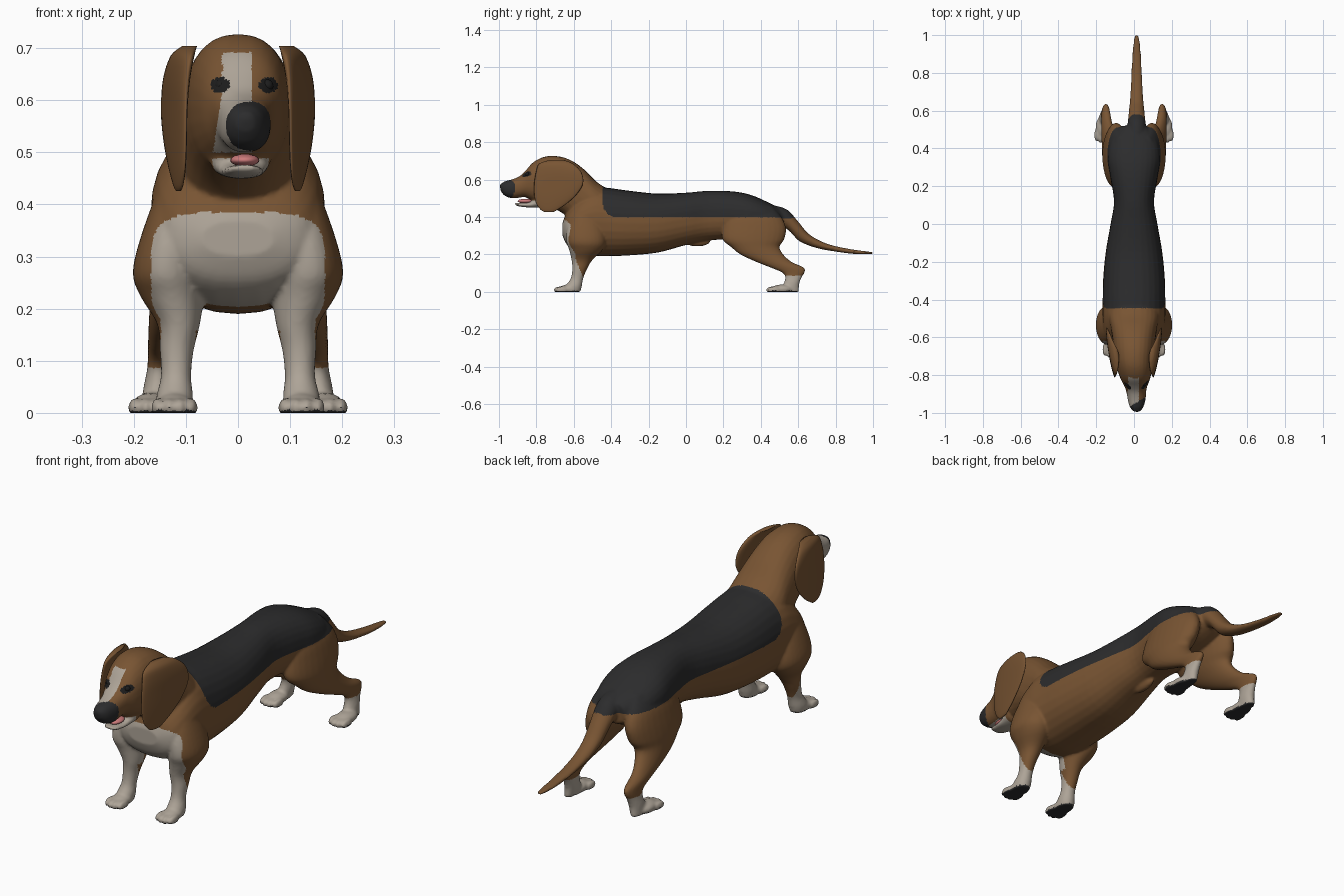
import bpy, bmesh, math
from mathutils import Matrix, Vector

cube = bpy.data.objects.get("Cube")
if cube:
    bpy.data.objects.remove(cube, do_unlink=True)


def material(name, r, g, b):
    mat = bpy.data.materials.new(name)
    mat.use_nodes = True
    mat.diffuse_color = (r, g, b, 1)
    mat.node_tree.nodes["Principled BSDF"].inputs["Base Color"].default_value = (r, g, b, 1)
    return mat


brown = material("brown_fur", 0.19, 0.09, 0.033)
black = material("black_fur", 0.025, 0.025, 0.026)
white = material("cream_fur", 0.42, 0.37, 0.31)
pink = material("tongue_pink", 0.62, 0.2, 0.2)
dark = material("eye_black", 0.012, 0.012, 0.012)
COAT = (brown, black, white, dark)
BROWN, BLACK, WHITE, DARK = range(4)


def smooth_sections(rows, steps=4):
    """Catmull-Rom interpolation between the given cross-sections."""
    out = []
    for i in range(len(rows) - 1):
        quad = [rows[max(i - 1, 0)], rows[i], rows[i + 1], rows[min(i + 2, len(rows) - 1)]]
        for s in range(steps):
            t = s / steps
            out.append([b + (c - a) * t / 2 + (2 * a - 5 * b + 4 * c - d) * t * t / 2
                        + (3 * b - a - 3 * c + d) * t ** 3 / 2 for a, b, c, d in zip(*quad)])
    return out + [list(rows[-1])]


def loft(bm, rows, axis, bend=None, side=1, power=2.3, count=28):
    """Closed tube. axis y: rows of y, bottom, top, half width.
    axis z: rows of z, front, back, inner x, outer x."""
    rings = []
    for row in smooth_sections(rows):
        pos, lo, hi = row[:3]
        x0, x1 = (-row[3], row[3]) if len(row) == 4 else row[3:]
        ring = []
        for k in range(count):
            ang = math.tau * k / count
            c, s = [math.copysign(abs(v) ** (2 / power), v) for v in (math.cos(ang), math.sin(ang))]
            x = (x0 + x1) / 2 + (x1 - x0) / 2 * c
            other = (lo + hi) / 2 + (hi - lo) / 2 * s
            y, z = (pos, other) if axis == "y" else (other, pos)
            if bend:
                x += bend(y)
            ring.append(bm.verts.new((x * side, y, z)))
        rings.append(ring)
    for a, b in zip(rings, rings[1:]):
        for k in range(count):
            n = (k + 1) % count
            bm.faces.new((a[k], a[n], b[n], b[k]))
    bm.faces.new(rings[0])
    bm.faces.new(rings[-1])


def ball(bm, centre, size):
    mat = Matrix.Translation(centre) @ Matrix.Diagonal((*size, 1))
    bmesh.ops.create_uvsphere(bm, u_segments=20, v_segments=12, radius=1, matrix=mat)


def finish(bm, name, mats):
    bmesh.ops.recalc_face_normals(bm, faces=bm.faces)
    mesh = bpy.data.meshes.new(name)
    bm.to_mesh(mesh)
    bm.free()
    obj = bpy.data.objects.new(name, mesh)
    bpy.context.collection.objects.link(obj)
    for m in mats:
        mesh.materials.append(m)
    mesh.shade_smooth()
    return obj


def muzzle_shift(y):
    return 0.014 * min(max((-0.72 - y) / 0.2, 0), 1)


bm = bmesh.new()

# Trunk from breast to rump
loft(bm, [(-.66, .3, .37, .07), (-.635, .25, .43, .132), (-.58, .213, .5, .162),
          (-.5, .193, .555, .168), (-.42, .19, .556, .166), (-.3, .195, .54, .164),
          (-.15, .21, .525, .15), (0, .25, .53, .124), (.12, .275, .54, .106),
          (.25, .28, .537, .126), (.35, .29, .517, .14), (.45, .31, .473, .122),
          (.52, .34, .435, .065)], "y")

# Neck, skull and muzzle
loft(bm, [(-.992, .542, .574, .018), (-.97, .514, .59, .035), (-.93, .5, .601, .047),
          (-.89, .503, .618, .052), (-.86, .506, .645, .06), (-.82, .485, .69, .078),
          (-.77, .462, .718, .092), (-.72, .45, .727, .1), (-.66, .42, .72, .108),
          (-.6, .37, .695, .115), (-.54, .33, .65, .125), (-.48, .3, .59, .137),
          (-.42, .3, .55, .13)], "y", muzzle_shift)
ball(bm, (.016, -.982, .564), (.022, .014, .018))

# Lower jaw
loft(bm, [(-.914, .465, .476, .02), (-.89, .456, .476, .034), (-.83, .45, .482, .044),
          (-.77, .45, .53, .06)], "y", muzzle_shift)

# Tail
loft(bm, [(.46, .36, .465, .055), (.54, .335, .44, .047), (.6, .275, .375, .041),
          (.65, .25, .315, .036), (.71, .231, .276, .032), (.78, .218, .249, .029),
          (.88, .204, .228, .024), (.96, .201, .217, .018), (1, .202, .212, .01)],
     "y", lambda y: 0.014, power=2)

# Belly fold
ball(bm, (0, .06, .268), (.02, .07, .025))

for side in (-1, 1):
    # Front leg with shoulder
    loft(bm, [(.44, -.6, -.48, .07, .15), (.34, -.635, -.44, .07, .186),
              (.27, -.64, -.43, .07, .202), (.225, -.625, -.445, .066, .188),
              (.17, -.612, -.5, .073, .155), (.12, -.608, -.53, .085, .15),
              (.07, -.617, -.55, .09, .148), (.03, -.645, -.557, .086, .157),
              (0, -.65, -.565, .09, .155)], "z", side=side, power=2.05)
    # Hind leg with thigh
    loft(bm, [(.46, .28, .46, .03, .105), (.4, .22, .51, .03, .14),
              (.34, .195, .535, .03, .156), (.28, .195, .525, .04, .166),
              (.24, .24, .5, .058, .168), (.2, .29, .52, .083, .17),
              (.16, .375, .565, .107, .172), (.13, .45, .63, .122, .173),
              (.105, .51, .635, .127, .173), (.08, .53, .62, .13, .175),
              (.04, .52, .605, .13, .183), (0, .49, .605, .137, .185)],
         "z", side=side, power=2.05)
    # Paws with four toes each
    for px, py in ((.122, -.658), (.166, .478)):
        ball(bm, (side * px, py + .035, .014), (.038, .06, .025))
        for k in range(4):
            off = k - 1.5
            ball(bm, (side * (px + off * .021), py - .018 + .005 * off * off, .01),
                 (.013, .034, .019))

# Merge the parts into one skin
dog = finish(bm, "dog_body", COAT)
skin = dog.modifiers.new("skin", "REMESH")
skin.mode = "VOXEL"
skin.voxel_size = 0.006
relax = dog.modifiers.new("relax", "SMOOTH")
relax.factor = 0.5
relax.iterations = 5
graph = bpy.context.evaluated_depsgraph_get()
merged = bpy.data.meshes.new_from_object(dog.evaluated_get(graph))
dog.modifiers.clear()
dog.data = merged
merged.materials.clear()
for m in COAT:
    merged.materials.append(m)
for v in merged.vertices:
    v.co.z = max(v.co.z, 0)


def coat(p, n):
    """Coat colour from position and facing direction."""
    x, y, z = p
    # Soles, paws and front of the forelegs
    if z < 0.006 or (z < 0.014 and n.z < -0.6):
        return BLACK
    if z < 0.085 and y > 0.3 or z < 0.07:
        return WHITE
    if z < 0.23 and y < -0.6 + 0.4 * (0.2 - z) and abs(x) < 0.16:
        return WHITE
    # Breast patch
    if y < -0.55 and (x / 0.167) ** 4 + ((z - 0.27) / 0.115) ** 4 < 1:
        return WHITE
    # Eyelids, nose, blaze and chin
    if y < -0.79:
        if ((abs(x - 0.012) - 0.046) / 0.018) ** 2 + ((z - 0.629) / 0.015) ** 2 < 1:
            return DARK
        if z > 0.493 and y < -0.953 + 0.6 * x:
            return BLACK
        if z < 0.487:
            return WHITE
        if -0.03 - max(0.62 - z, 0) * 0.15 < x < 0.026 and 0.5 < z < 0.692:
            return WHITE
    # Saddle
    if -0.445 < y < 0.58 and z > 0.398 - max(y - 0.5, 0) * 0.4:
        fy, fz = max(-0.36 - y, 0) / 0.085, max(0.475 - z, 0) / 0.08
        if fy * fy + fz * fz < 1:
            return BLACK
    return BROWN


for poly in merged.polygons:
    poly.material_index = coat(Vector(poly.center), poly.normal)
merged.shade_smooth()

# Ears and eyes
for side, label in ((1, "left"), (-1, "right")):
    bm = bmesh.new()
    loft(bm, [(.704, -.73, -.65, .06, .085), (.685, -.785, -.605, .07, .104),
              (.64, -.802, -.56, .08, .112), (.58, -.812, -.55, .088, .113),
              (.52, -.812, -.585, .09, .113), (.47, -.8, -.64, .092, .111),
              (.437, -.775, -.69, .095, .108), (.426, -.755, -.71, .098, .104)],
         "z", lambda y: (y + 0.81) * 0.17, side, 2)
    finish(bm, label + "_ear", [brown])
    bm = bmesh.new()
    ball(bm, (.012 + side * .044, -.846, .628), (.012, .013, .012))
    finish(bm, label + "_eye", [dark])

# Tongue
bm = bmesh.new()
ball(bm, (.013, -.86, .485), (.028, .04, .012))
finish(bm, "tongue", [pink])
